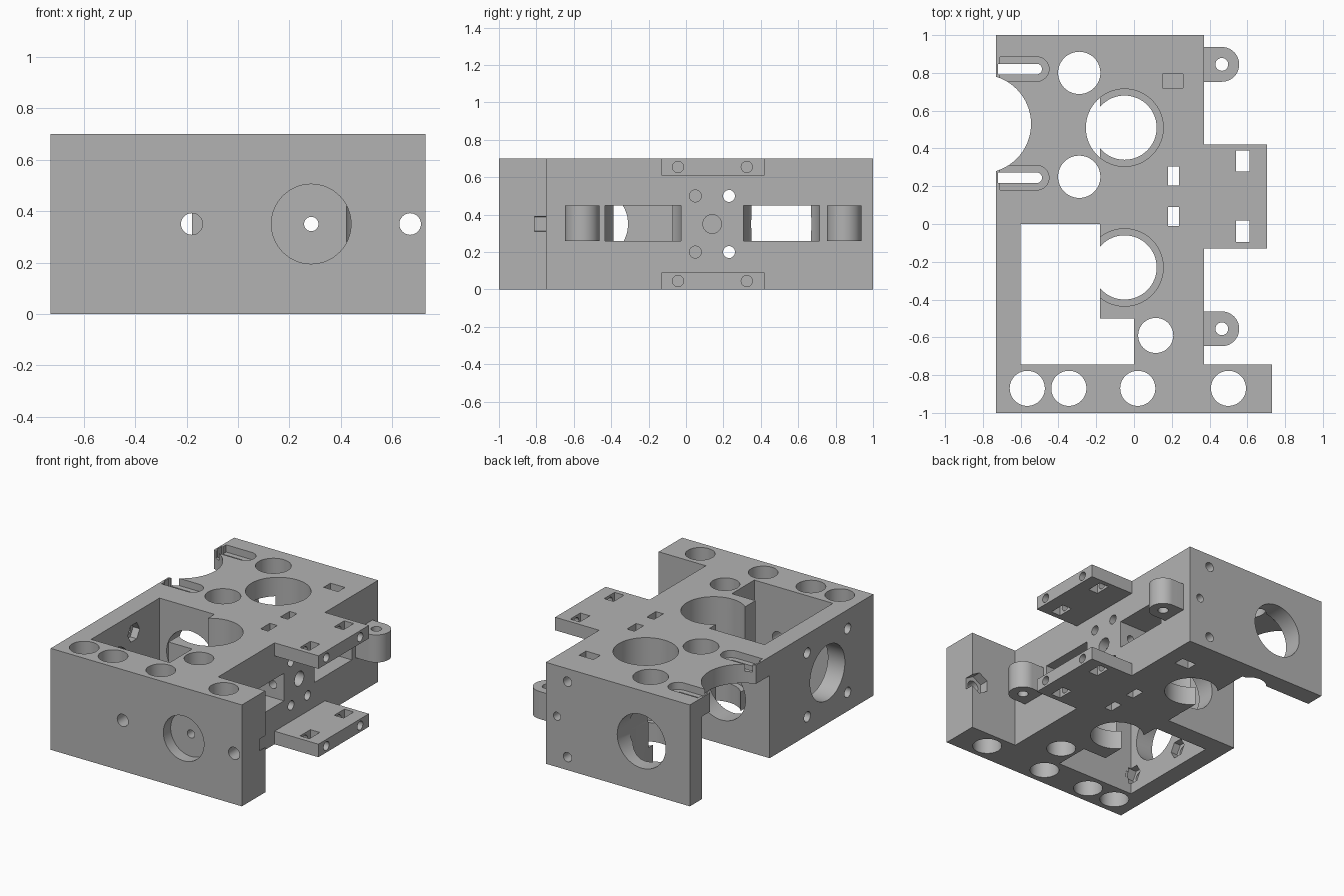
import bpy
import math
from mathutils import Matrix, Vector

cube = bpy.data.objects.get("Cube")
if cube:
    bpy.data.objects.remove(cube, do_unlink=True)

H = 0.70          # block height
MID = H / 2

grey = bpy.data.materials.new("plain grey")
grey.use_nodes = True
COLOUR = (0.45, 0.45, 0.45, 1)
grey.diffuse_color = COLOUR
grey.node_tree.nodes["Principled BSDF"].inputs["Base Color"].default_value = COLOUR


def box(name, x0, x1, y0, y1, z0, z1):
    bpy.ops.mesh.primitive_cube_add(size=1)
    ob = bpy.context.object
    ob.name = name
    ob.data.transform(Matrix.Translation(((x0 + x1) / 2, (y0 + y1) / 2, (z0 + z1) / 2))
                      @ Matrix.Diagonal((x1 - x0, y1 - y0, z1 - z0, 1)))
    return ob


def rod(name, axis, a, b, r, lo, hi, sides=48):
    """Cylinder along an axis; a and b are the other two coordinates in xyz order."""
    bpy.ops.mesh.primitive_cylinder_add(radius=r, depth=hi - lo, vertices=sides)
    ob = bpy.context.object
    ob.name = name
    m = (lo + hi) / 2
    turn = {"x": Matrix.Rotation(math.pi / 2, 4, "Y"),
            "y": Matrix.Rotation(math.pi / 2, 4, "X"), "z": Matrix()}[axis]
    place = {"x": (m, a, b), "y": (a, m, b), "z": (a, b, m)}[axis]
    ob.data.transform(Matrix.Translation(Vector(place)) @ turn)
    return ob


def combine(target, tool, operation):
    mod = target.modifiers.new("join", "BOOLEAN")
    mod.operation = operation
    mod.solver = "EXACT"
    mod.object = tool
    bpy.context.view_layer.objects.active = target
    bpy.ops.object.modifier_apply(modifier=mod.name)
    bpy.data.objects.remove(tool, do_unlink=True)


body = box("housing_block", -0.73, 0.37, -1, 1, 0, H)


def add(ob):
    combine(body, ob, "UNION")


def cut(ob):
    combine(body, ob, "DIFFERENCE")


# Front flange and the two side shelves
add(box("front_flange", 0.2, 0.73, -1, -0.745, 0, H))
for z0, z1 in ((0, 0.09), (0.61, H)):
    add(box("side_shelf", 0.3, 0.705, -0.13, 0.42, z0, z1))

# Rounded mounting ears
for y in (0.845, -0.555):
    add(box("ear_web", 0.3, 0.465, y - 0.092, y + 0.092, 0.26, 0.45))
    add(rod("ear_end", "z", 0.465, y, 0.092, 0.26, 0.45))
    cut(rod("ear_hole", "z", 0.465, y, 0.034, 0.2, 0.5, 24))

# Front pocket, open at top and bottom
cut(box("pocket", -0.6, -0.18, -0.745, 0, -0.1, H + 0.1))
cut(box("pocket_step", -0.3, 0, -0.745, -0.5, -0.1, H + 0.1))

# Rear cavity below the roof plate, open at the side
cut(box("cavity", -0.9, -0.18, 0.13, 0.87, -0.1, 0.57))
cut(rod("side_bite", "z", -0.806, 0.53, 0.261, -0.1, H + 0.1, 64))

# Stepped wheel bores with side windows
for y in (0.51, -0.23):
    cut(rod("bore", "z", -0.05, y, 0.205, 0.13, H + 0.1, 64))
    cut(rod("bore_floor", "z", -0.05, y, 0.17, -0.1, 0.3, 64))
    cut(box("window", -0.05, 0.5, y - 0.203, y + 0.203, 0.26, 0.45))

# Vertical round holes
for x in (-0.565, -0.345, 0.02, 0.5):
    cut(rod("flange_hole", "z", x, -0.87, 0.093, -0.1, H + 0.1))
cut(rod("body_hole", "z", 0.115, -0.59, 0.093, -0.1, H + 0.1))
for y in (0.8, 0.25):
    cut(rod("roof_hole", "z", -0.29, y, 0.112, -0.1, H + 0.1))

# Recessed slots in the roof plate
for y in (0.82, 0.245):
    for half, x0, x1, z0 in ((0.065, -0.71, -0.515, 0.65), (0.028, -0.72, -0.515, 0.4)):
        cut(box("slot", x0, x1, y - half, y + half, z0, H + 0.1))
        cut(rod("slot_end", "z", x1, y, half, z0, H + 0.1, 32))

# Large round openings in the back and side walls
cut(rod("back_opening", "y", -0.36, MID, 0.185, -0.05, 1.1, 64))
cut(rod("side_opening", "x", -0.5, MID, 0.19, -0.9, -0.5, 64))

# Side wall screw holes with hexagonal nut seats
for y in (-0.28, -0.72):
    for z in (0.13, 0.57):
        cut(rod("screw_hole", "x", y, z, 0.035, -0.9, -0.56, 24))
        cut(rod("nut_seat", "x", y, z, 0.065, -0.65, -0.58, 6))

# Front face: shaft hole with a round recess, and two screw holes
cut(rod("shaft_recess", "y", 0.285, MID, 0.155, -1.1, -0.92, 64))
cut(rod("shaft_hole", "y", 0.285, MID, 0.028, -1.1, 1.1, 24))
for x in (-0.18, 0.67):
    cut(rod("front_hole", "y", x, MID, 0.042, -1.1, -0.7, 32))
cut(rod("flange_nut_seat", "y", 0.67, MID, 0.075, -0.81, -0.7, 6))

# Back face screw holes and their nut pockets
for z, z0, z1 in ((0.61, 0.53, H + 0.1), (0.09, -0.1, 0.17)):
    cut(rod("back_screw", "y", 0.205, z, 0.032, 0.7, 1.1, 24))
    cut(box("back_nut_pocket", 0.15, 0.26, 0.72, 0.795, z0, z1))

# Right face screw holes, centre hole and nut slots
for z in (0.2, 0.5):
    cut(rod("side_screw_deep", "x", 0.23, z, 0.032, -0.3, 0.5, 24))
    cut(rod("side_screw", "x", 0.05, z, 0.032, 0.1, 0.5, 24))
cut(rod("centre_hole", "x", 0.14, MID, 0.05, 0.15, 0.5, 32))
for y0, y1 in ((0.205, 0.305), (-0.01, 0.09)):
    cut(box("nut_slot", 0.18, 0.237, y0, y1, -0.1, H + 0.1))

# Shelf nut windows and edge screw holes
for y0, y1, yc in ((0.278, 0.388, 0.325), (-0.095, 0.018, -0.043)):
    cut(box("shelf_window", 0.54, 0.612, y0, y1, -0.1, H + 0.1))
    for z in (0.045, 0.655):
        cut(rod("shelf_screw", "x", yc, z, 0.03, 0.48, 0.8, 24))

# Finish
body.data.materials.clear()
body.data.materials.append(grey)
for p in body.data.polygons:
    p.material_index = 0
bpy.ops.object.select_all(action="DESELECT")
body.select_set(True)
bpy.context.view_layer.objects.active = body
bpy.ops.object.shade_smooth_by_angle(angle=math.radians(30))
